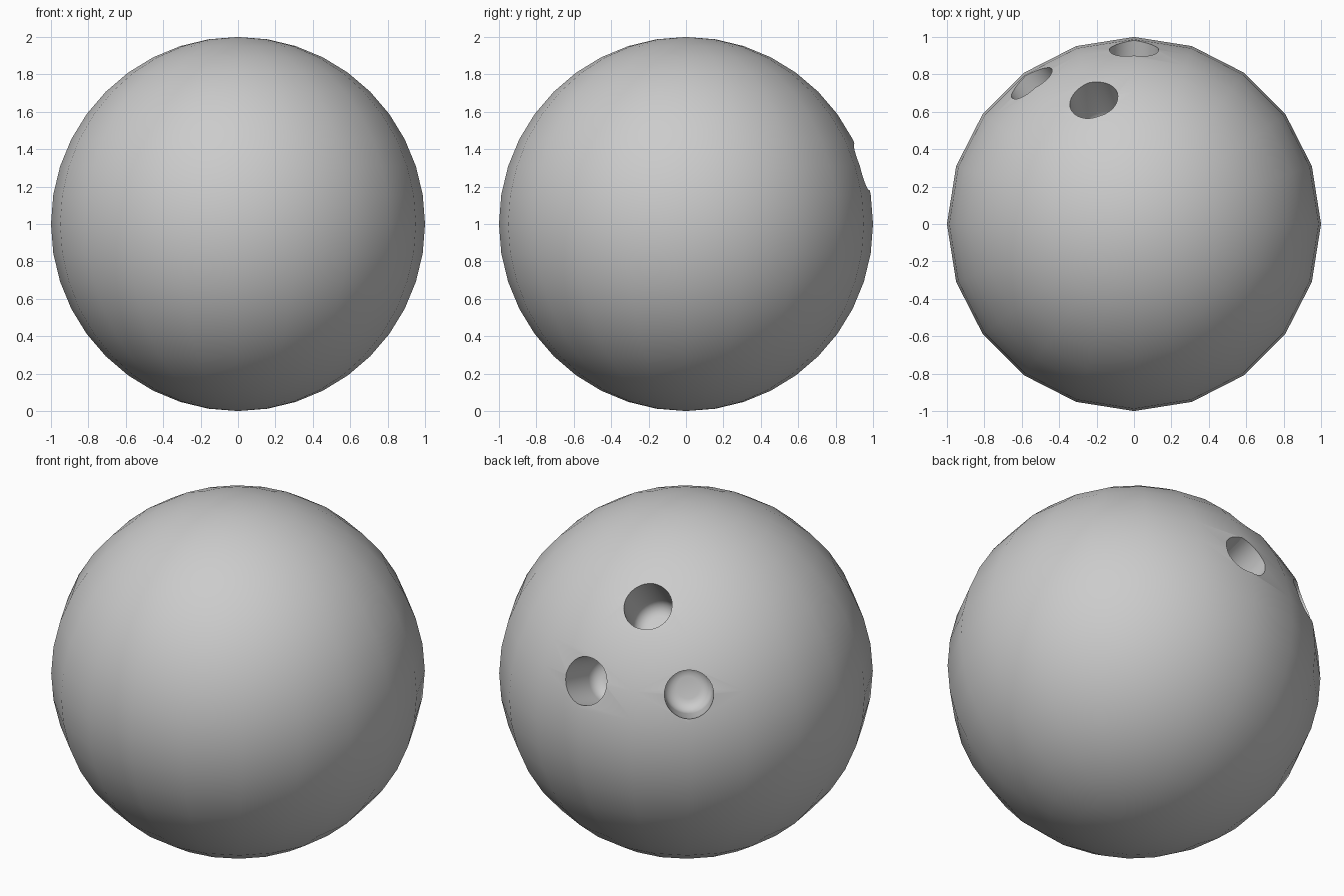
import bpy, bmesh, math
from mathutils import Vector, Matrix

if "Cube" in bpy.data.objects:
    bpy.data.objects.remove(bpy.data.objects["Cube"])

CENTRE = Vector((0, 0, 1))
HOLE_R = 0.132
DEPTH = 0.32

# ball
bpy.ops.mesh.primitive_uv_sphere_add(segments=20, ring_count=20, radius=1, location=CENTRE)
ball = bpy.context.object
ball.name = "ball"


def hole_cutter(name, azimuth, elevation):
    """Round-bottomed drill pointing at the ball centre."""
    a, e = math.radians(azimuth), math.radians(elevation)
    d = Vector((math.cos(e) * math.cos(a), math.cos(e) * math.sin(a), math.sin(e)))
    low, high = 1 - DEPTH, 1.2
    bm = bmesh.new()
    bmesh.ops.create_cone(bm, cap_ends=True, segments=32, radius1=HOLE_R, radius2=HOLE_R,
                          depth=high - low,
                          matrix=Matrix.Translation((0, 0, (high + low) / 2)))
    floor = [ed for ed in bm.edges if all(v.co.z < low + 0.01 for v in ed.verts)]
    bmesh.ops.bevel(bm, geom=floor, offset=0.07, segments=5, profile=0.5, affect='EDGES')
    bm.transform(Matrix.Translation(CENTRE) @ d.to_track_quat('Z', 'Y').to_matrix().to_4x4())
    me = bpy.data.meshes.new(name)
    bm.to_mesh(me)
    bm.free()
    ob = bpy.data.objects.new(name, me)
    bpy.context.collection.objects.link(ob)
    ob.hide_render = True
    return ob


# two finger holes and a thumb hole
for name, az, el in (("finger_hole_a", 90, 18), ("finger_hole_b", 126, 18), ("thumb_hole", 108, 45)):
    cutter = hole_cutter(name, az, el)
    mod = ball.modifiers.new(name, 'BOOLEAN')
    mod.operation = 'DIFFERENCE'
    mod.solver = 'EXACT'
    mod.object = cutter
    bpy.context.view_layer.objects.active = ball
    bpy.ops.object.modifier_apply(modifier=mod.name)
    bpy.data.objects.remove(cutter)

# smooth surface with crisp hole rims
bpy.ops.object.select_all(action='DESELECT')
ball.select_set(True)
bpy.context.view_layer.objects.active = ball
bpy.ops.object.shade_smooth_by_angle(angle=math.radians(40))
